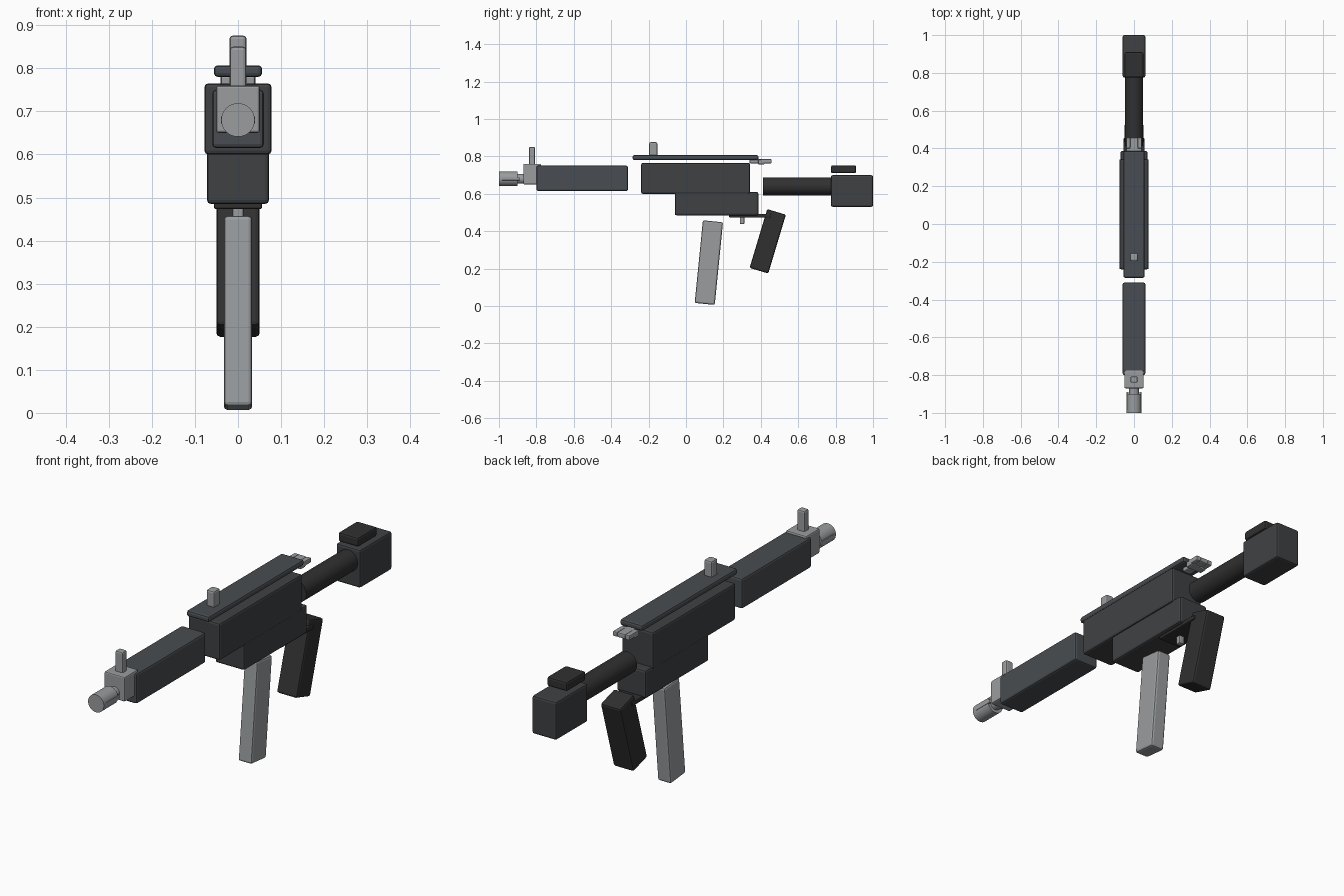
import bpy
from math import radians, pi

if "Cube" in bpy.data.objects:
    bpy.data.objects.remove(bpy.data.objects["Cube"])


def material(name, rgb):
    m = bpy.data.materials.new(name)
    m.diffuse_color = (*rgb, 1)
    m.use_nodes = True
    m.node_tree.nodes["Principled BSDF"].inputs["Base Color"].default_value = m.diffuse_color
    return m


ALLOY = material("dark_alloy", (0.050, 0.053, 0.057))
BLUED = material("blued_panel", (0.066, 0.073, 0.082))
POLYMER = material("black_polymer", (0.030, 0.030, 0.030))
STEEL = material("grey_steel", (0.32, 0.335, 0.345))


def box(name, hx, y0, y1, z0, z1, mat, x=0, tilt=0, bevel=0.009):
    """Bevelled box: half width, y range, z range, tilt about x."""
    bpy.ops.mesh.primitive_cube_add(size=1, location=(x, (y0 + y1) / 2, (z0 + z1) / 2))
    o = bpy.context.object
    o.name = name
    o.scale = (2 * hx, y1 - y0, z1 - z0)
    bpy.ops.object.transform_apply(location=False, rotation=False, scale=True)
    o.rotation_euler.x = radians(tilt)
    o.data.materials.append(mat)
    b = o.modifiers.new("edge", 'BEVEL')
    b.width = bevel
    b.segments = 2
    return o


def rod(name, r, y0, y1, z, mat):
    """Round bar along y."""
    bpy.ops.mesh.primitive_cylinder_add(vertices=32, radius=r, depth=y1 - y0,
                                        location=(0, (y0 + y1) / 2, z),
                                        rotation=(pi / 2, 0, 0))
    o = bpy.context.object
    o.name = name
    o.data.materials.append(mat)
    bpy.ops.object.shade_smooth_by_angle(angle=radians(30))
    return o


# Muzzle with side ribs
rod("muzzle", 0.039, -1.0, -0.90, 0.68, STEEL)
rod("muzzle_neck", 0.026, -0.91, -0.86, 0.68, STEEL)
for side, x in (("left", -0.034), ("right", 0.034)):
    box("muzzle_rib_" + side, 0.006, -0.985, -0.89, 0.672, 0.688, STEEL, x=x, bevel=0.002)

# Front sight
box("front_sight_block", 0.051, -0.87, -0.775, 0.65, 0.76, STEEL, bevel=0.006)
box("front_sight_post", 0.019, -0.84, -0.807, 0.75, 0.85, STEEL, bevel=0.007)

# Handguard and receivers
box("handguard", 0.06, -0.80, -0.31, 0.615, 0.75, BLUED)
box("upper_receiver", 0.078, -0.24, 0.343, 0.60, 0.765, ALLOY)
box("lower_receiver", 0.072, -0.06, 0.387, 0.485, 0.61, ALLOY)

# Top rail, rear sight and cocking handle
box("top_rail", 0.056, -0.285, 0.387, 0.78, 0.807, BLUED)
box("rear_sight", 0.02, -0.197, -0.153, 0.80, 0.876, STEEL, bevel=0.008)
box("cocking_handle_stem", 0.02, 0.34, 0.457, 0.763, 0.785, STEEL, bevel=0.005)
box("cocking_handle_bar", 0.04, 0.385, 0.42, 0.757, 0.783, STEEL, bevel=0.005)
for side, x in (("left", -0.03), ("right", 0.03)):
    box("cocking_handle_tip_" + side, 0.011, 0.40, 0.457, 0.763, 0.785, STEEL, x=x, bevel=0.004)

# Stock
rod("buffer_tube", 0.048, 0.413, 0.80, 0.64, POLYMER)
box("stock", 0.06, 0.775, 1.0, 0.53, 0.70, ALLOY)
box("cheek_rest", 0.05, 0.775, 0.91, 0.71, 0.752, POLYMER)

# Magazine and grip
box("magazine", 0.033, 0.122 - 0.054, 0.122 + 0.054, 0.232 - 0.222, 0.232 + 0.222, STEEL, tilt=-5.7)
box("pistol_grip", 0.05, 0.437 - 0.052, 0.437 + 0.052, 0.346 - 0.164, 0.346 + 0.164, POLYMER, tilt=-16.7)

# Trigger and guard plate
box("trigger_guard", 0.056, 0.23, 0.455, 0.473, 0.493, POLYMER, bevel=0.005)
box("trigger", 0.013, 0.288, 0.312, 0.438, 0.48, STEEL, bevel=0.005)
